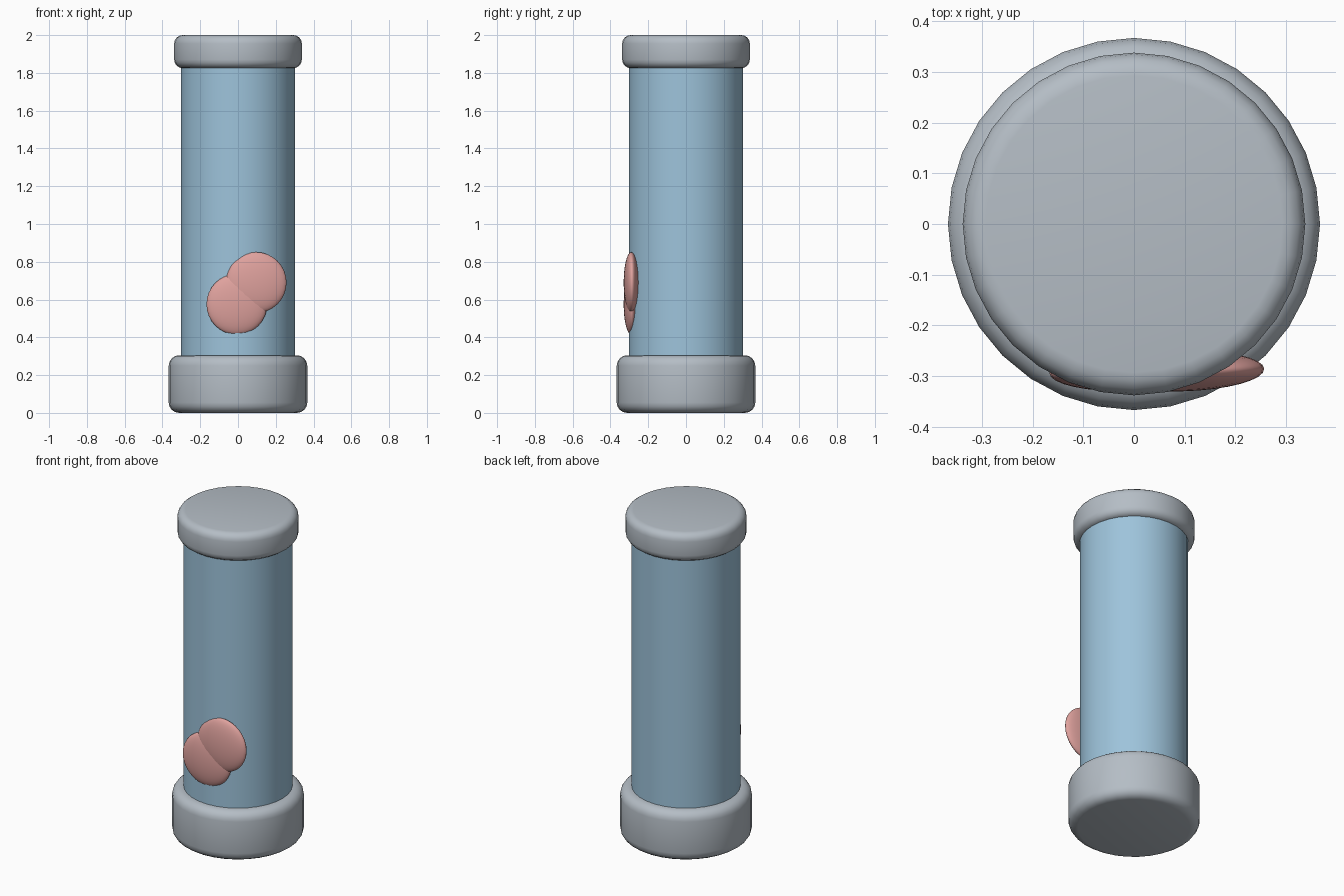
import bpy, math

if "Cube" in bpy.data.objects:
    bpy.data.objects.remove(bpy.data.objects["Cube"])


def material(name, rgb):
    m = bpy.data.materials.new(name)
    m.diffuse_color = (*rgb, 1)
    m.use_nodes = True
    m.node_tree.nodes["Principled BSDF"].inputs["Base Color"].default_value = m.diffuse_color
    return m


grey = material("cool_grey", (0.46, 0.51, 0.56))
blue = material("soft_blue", (0.34, 0.55, 0.71))
pink = material("soft_pink", (0.74, 0.36, 0.34))


def cylinder(name, radius, z0, z1, mat, bevel=0.0):
    bpy.ops.mesh.primitive_cylinder_add(
        vertices=32, radius=radius, depth=z1 - z0, location=(0, 0, (z0 + z1) / 2))
    ob = bpy.context.object
    ob.name = name
    ob.data.materials.append(mat)
    if bevel:
        mod = ob.modifiers.new("rounded_rim", 'BEVEL')
        mod.width = bevel
        mod.segments = 4
        mod.limit_method = 'ANGLE'
        mod.angle_limit = math.radians(40)
        bpy.ops.object.modifier_apply(modifier=mod.name)
    bpy.ops.object.shade_smooth_by_angle(angle=math.radians(40))
    return ob


# Tube with rounded end caps
cylinder("base_cap", 0.367, 0.0, 0.305, grey, 0.055)
cylinder("tube", 0.303, 0.25, 1.87, blue)
cylinder("top_cap", 0.338, 1.825, 2.0, grey, 0.045)

# Two flattened discs partly sunk into the tube front
for name, x, z in (("lower_blob", -0.006, 0.575), ("upper_blob", 0.096, 0.69)):
    bpy.ops.mesh.primitive_uv_sphere_add(
        segments=32, ring_count=16, radius=1, location=(x, -0.29, z))
    ob = bpy.context.object
    ob.name = name
    ob.scale = (0.161, 0.04, 0.161)
    ob.rotation_euler.z = math.radians(1.5)
    ob.data.materials.append(pink)
    bpy.ops.object.shade_smooth()
